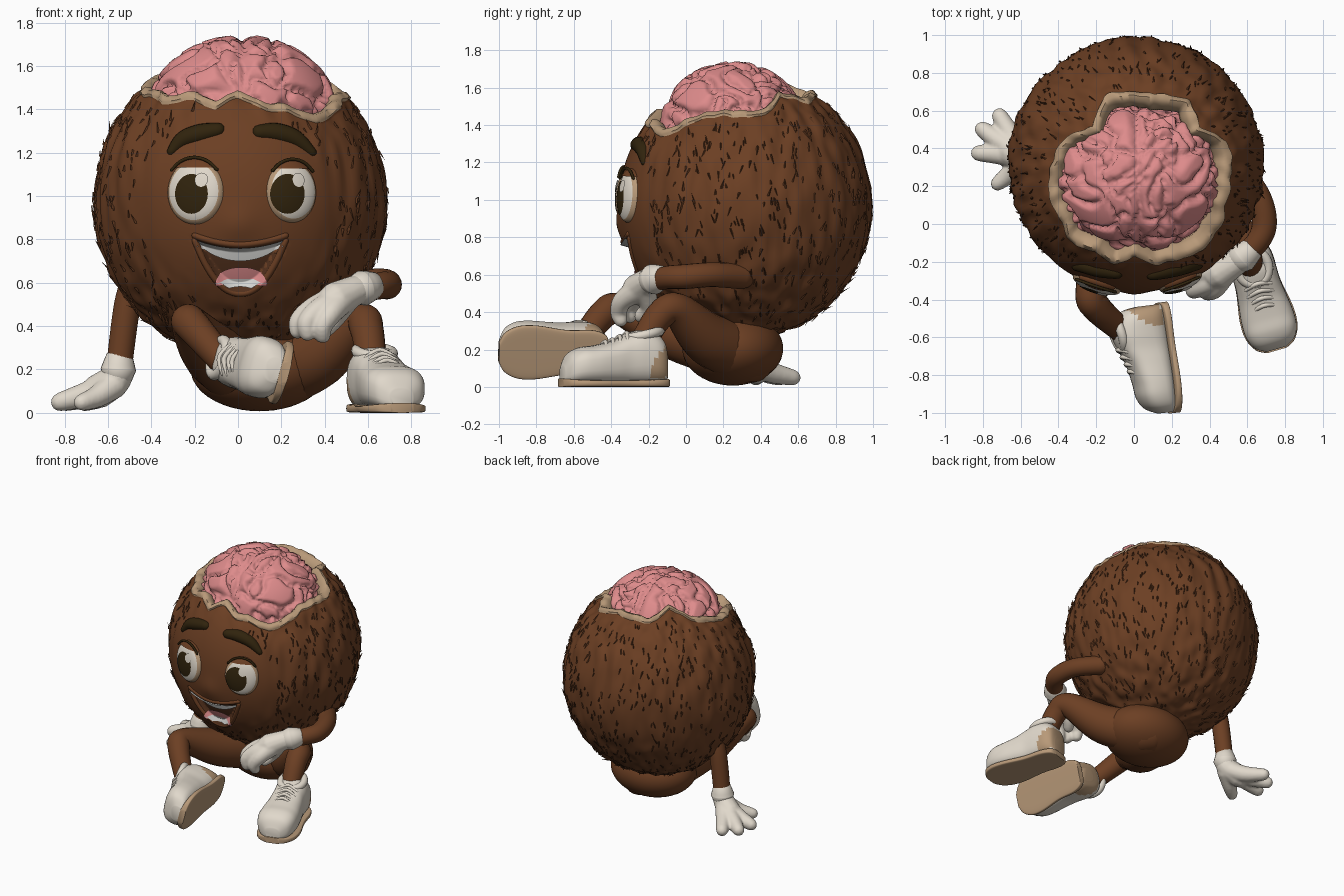
import bpy, bmesh, math, random
from mathutils import Vector, Matrix, noise

if "Cube" in bpy.data.objects:
    bpy.data.objects.remove(bpy.data.objects["Cube"])

random.seed(4)
COL = {"husk brown": (.15, .05, .017), "fibre brown": (.09, .031, .011), "mouth brown": (.085, .03, .012),
       "eye dark": (.03, .017, .004), "cream": (.75, .69, .60), "tan": (.48, .32, .19),
       "brain pink": (.73, .26, .26), "tooth white": (.66, .66, .64)}
MAT = {}
for k, c in COL.items():
    MAT[k] = bpy.data.materials.new(k)
    MAT[k].diffuse_color = (*c, 1)

def finish(name, bm, *mats, sharp=60):
    bmesh.ops.recalc_face_normals(bm, faces=bm.faces)
    me = bpy.data.meshes.new(name)
    bm.to_mesh(me)
    bm.free()
    for m in mats:
        me.materials.append(MAT[m])
    me.shade_smooth()
    me.set_sharp_from_angle(angle=math.radians(sharp))
    ob = bpy.data.objects.new(name, me)
    bpy.context.collection.objects.link(ob)
    return ob

def spline(pts, steps):
    """Catmull-Rom through tuples of any length."""
    p = [pts[0]] + list(pts) + [pts[-1]]
    out = []
    for i in range(1, len(p) - 2):
        for s in range(steps):
            t = s / steps
            out.append(tuple(.5 * (2*b + (c-a)*t + (2*a-5*b+4*c-d)*t*t + (3*b-a-3*c+d)*t**3)
                             for a, b, c, d in zip(*p[i-1:i+3])))
    return out + [tuple(pts[-1])]

def bridge(bm, rings, caps=True, mat=0):
    n = len(rings[0])
    for a, b in zip(rings, rings[1:]):
        for i in range(n):
            bm.faces.new((a[i], a[(i+1) % n], b[(i+1) % n], b[i])).material_index = mat
    if caps:
        bm.faces.new(rings[0])
        bm.faces.new(rings[-1])

def sweep(bm, pts, n=16, steps=6):
    """Round-ended tube through (x, y, z, radius) points."""
    path = spline(pts, steps)
    c = [Vector(p[:3]) for p in path]
    r = [p[3] for p in path]
    d0, d1 = (c[0]-c[1]).normalized(), (c[-1]-c[-2]).normalized()
    cap = [(.6, .8), (.92, .4), (.99, .1)]
    seq = [(c[0]+d0*r[0]*h, r[0]*w) for h, w in cap[::-1]] + list(zip(c, r)) + [(c[-1]+d1*r[-1]*h, r[-1]*w) for h, w in cap]
    rings, u = [], None
    for i, (q, rad) in enumerate(seq):
        t = (seq[min(i+1, len(seq)-1)][0] - seq[max(i-1, 0)][0]).normalized()
        u = (t.orthogonal() if u is None else u - t*u.dot(t)).normalized()
        v = t.cross(u)
        rings.append([bm.verts.new(q + rad*(u*math.cos(a) + v*math.sin(a))) for a in (2*math.pi*k/n for k in range(n))])
    bridge(bm, rings)

def tube(name, pts, mat, **kw):
    bm = bmesh.new()
    sweep(bm, pts, **kw)
    return finish(name, bm, mat)

def ball(bm, c, r, sub=4):
    return bmesh.ops.create_icosphere(bm, subdivisions=sub, radius=1,
        matrix=Matrix.Translation(c) @ Matrix.Diagonal((*r, 1)))["verts"]

# ---- husk surface: ellipsoid with streaks, smooth face, nose bump and mouth hollow
C, R, RZ = Vector((.01, .315, .97)), .675, .71
clamp = lambda v: max(0., min(1., v))
lip_top = lambda x: .765 + .04 * ((x-.01)/.21)**2
lip_low = lambda x: .56 + .245 * (abs(x-.01)/.21)**2.2

def carve(x, z):
    inside = min(lip_top(x)-z, z-lip_low(x)) if abs(x-.01) < .21 else 0
    return .045*clamp(inside/.03) - .018*math.exp(-(x*x+(z-.87)**2)/.007)

def normal(p):
    return Vector(((p.x-C.x)/R**2, (p.y-C.y)/R**2, (p.z-C.z)/RZ**2)).normalized()

def rough(p):
    return clamp((math.hypot(p.x/.5, (p.z-.95)/.5) - .75)/.3) if p.y < .3 else 1

def husk(th, ph, off=0):
    p = C + Vector((R*math.sin(th)*math.cos(ph), R*math.sin(th)*math.sin(ph), RZ*math.cos(th)))
    d = .018*noise.noise(Vector((p.x*15, p.y*15, p.z*4))) * rough(p)
    if p.y < 0:
        d -= carve(p.x, p.z)
    return p + normal(p)*(d+off)

def front(x, z, off=0):
    s = math.sqrt(1 - ((x-C.x)/R)**2 - ((z-C.z)/RZ)**2)
    p = Vector((x, C.y - R*s, z))
    return p + normal(p)*(off - carve(x, z))

# ---- broken rim, read as an outline from above
RIM = [(.48, .43), (.33, .5), (.28, .64), (.1, .67), (-.15, .66), (-.2, .5), (-.38, .42), (-.44, .2), (-.37, .02),
       (-.34, -.06), (-.2, -.13), (-.1, -.2), (0, -.16), (.12, -.2), (.25, -.17), (.36, -.13), (.43, -.04), (.46, .1)]
polar = sorted((math.atan2(y-C.y, x-C.x) % (2*math.pi), math.hypot(x-C.x, y-C.y)) for x, y in RIM)
polar = [(polar[-1][0]-2*math.pi, polar[-1][1])] + polar + [(polar[0][0]+2*math.pi, polar[0][1])]

def rim(ph):
    for (a, ra), (b, rb) in zip(polar, polar[1:]):
        if a <= ph <= b:
            return math.asin((ra + (rb-ra)*(ph-a)/(b-a))/R) + .02*noise.noise(Vector((ph*6, 0, 0)))

bm = bmesh.new()
N, M = 200, 120
PH = [2*math.pi*i/N for i in range(N)]
inner = [[bm.verts.new(husk(rim(p)+dt, p, off)) for p in PH]
         for dt, off in ((.3, -.3), (.12, -.16), (.0, -.1), (-.04, -.085), (-.055, -.05), (-.05, -.01), (-.025, .012), (.02, .012))]
outer = [[bm.verts.new(husk(rim(p)+.03 + (3.09-rim(p))*j/M, p)) for p in PH] for j in range(M+1)]
bridge(bm, inner + outer[:1], caps=False, mat=1)
bridge(bm, outer, caps=False)
bm.faces.new(outer[-1])
finish("husk_body", bm, "husk brown", "tan")

# Loose fibres on the rough part of the husk
bm = bmesh.new()
for _ in range(1100):
    ph = random.uniform(0, 2*math.pi)
    th = math.acos(random.uniform(-.95, math.cos(rim(ph)+.08)))
    p = husk(th, ph)
    if rough(p) < .6:
        continue
    n = normal(p)
    down = (husk(th+.05, ph)-p).normalized()
    side = n.cross(down)
    tip = p + (down*random.choice((-1, 1)) + side*random.uniform(-.4, .4) + n*random.uniform(.05, .3))*random.uniform(.025, .06)
    w = random.uniform(.005, .01)
    a, b, c, t = [bm.verts.new(v) for v in (p+side*w-n*.004, p-side*w-n*.004, p+n*.006, tip)]
    for f in ((a, b, t), (b, c, t), (c, a, t)):
        bm.faces.new(f)
finish("husk_fibres", bm, "fibre brown")

# Folded brain
bm = bmesh.new()
for v in ball(bm, (0, 0, 0), (1, 1, 1), sub=6):
    p = v.co.copy()
    q = p*3.0 + Vector((noise.noise(p*2), noise.noise(p*2+Vector((9, 0, 0))), noise.noise(p*2+Vector((0, 9, 0)))))*.8
    m = min(abs(noise.noise(q)), abs(noise.noise(q*.8 + Vector((7, 3, 5)))), abs(p.x + .05*noise.noise(p*4))*1.6)
    k = 1 + .13*(math.sqrt(min(1, m/.2)) - 1)
    v.co = Vector((.02 + .445*p.x*k, .25 + .4*p.y*k, 1.375 + .37*p.z*k))
finish("brain", bm, "brain pink", sharp=180)

# ---- face
def patch(name, x0, x1, top, low, off, mat, nx=48, nz=16):
    bm = bmesh.new()
    g = [[bm.verts.new(front(x, low(x) + (top(x)-low(x))*j/nz, off)) for j in range(nz+1)]
         for x in (x0 + (x1-x0)*i/nx for i in range(nx+1))]
    for i in range(nx):
        for j in range(nz):
            bm.faces.new((g[i][j], g[i+1][j], g[i+1][j+1], g[i][j+1]))
    finish(name, bm, mat)

arch = lambda x, c, w: math.sqrt(max(0, 1-((x-c)/w)**2))
patch("mouth_inside", -.195, .215, lip_top, lip_low, .006, "mouth brown")
patch("upper_teeth", -.185, .205, lip_top, lambda x: max(lip_low(x), lip_top(x)-.015-.06*arch(x, .01, .2)), .018, "tooth white")
patch("tongue", -.1, .13, lambda x: .6+.06*arch(x, .015, .12), lambda x: .595, .018, "brain pink")
patch("lower_teeth", -.105, .135, lambda x: .606, lambda x: max(.578, min(.604, lip_low(x)+.008)), .02, "tooth white")

def face_tube(name, pts, mat, **kw):
    tube(name, [(*front(x, z, o), r) for x, z, o, r in pts], mat, **kw)

xs = [.01 + .21*(i/6-1) for i in range(13)]
face_tube("upper_lip", [(x, lip_top(x)+.012, -.004, .015) for x in xs], "husk brown", steps=3)
face_tube("lower_lip", [(x, lip_low(x)-.012, -.004, .015) for x in xs], "husk brown", steps=3)
face_tube("left_brow", [(-.31, 1.21, -.008, .022), (-.26, 1.265, -.015, .04), (-.18, 1.295, -.018, .045), (-.095, 1.31, -.012, .034)], "eye dark")
face_tube("right_brow", [(.1, 1.3, -.012, .034), (.18, 1.3, -.018, .045), (.27, 1.27, -.015, .041), (.345, 1.205, -.008, .022)], "eye dark")

for side, ex, rx, rz, px in (("left", -.2, .135, .15, -.005), ("right", .25, .122, .142, -.033)):
    c = front(ex, 1.02, -.012)
    rot = Vector((0, -1, 0)).rotation_difference(normal(c)).to_matrix().to_4x4()
    xf = Matrix.Translation(c) @ rot
    def eye_pt(x, z, off=0, rx=rx, rz=rz, xf=xf):
        return xf @ Vector((x, -.05*math.sqrt(max(0, 1-(x/rx)**2-(z/rz)**2)) - off, z))
    def disc(name, cx, cz, a, b, off, mats):
        bm = bmesh.new()
        rings = [[bm.verts.new(eye_pt(cx+a*s*math.cos(t), cz+b*s*math.sin(t), off))
                  for t in (2*math.pi*k/48 for k in range(48))] for s in (.02, .2, .4, .6, .75, .88, .95, 1)]
        bridge(bm, rings[:-2], caps=False)
        bridge(bm, rings[-3:], caps=False, mat=len(mats)-1)
        bm.faces.new(rings[0])
        finish(name, bm, *mats)
    disc(side+"_eye_white", 0, 0, rx, rz, 0, ["cream", "tan"])
    disc(side+"_pupil", px, -.012, .08, .092, .004, ["eye dark"])
    disc(side+"_eye_glint", px+.05, .052, .03, .033, .008, ["cream"])
    # Upper lid hood and lash line
    bm = bmesh.new()
    ball(bm, (0, 0, 0), (rx*1.06, .057, rz*1.05))
    bmesh.ops.bisect_plane(bm, geom=bm.verts[:]+bm.edges[:]+bm.faces[:], plane_co=(0, 0, rz*.74), plane_no=(0, 0, 1), clear_inner=True)
    bm.transform(xf)
    finish(side+"_eyelid", bm, "husk brown")
    tube(side+"_lash", [(*(xf @ Vector((rx*1.06*math.cos(t), -.018*math.sin(t)-.01, rz*1.05*math.sin(t)))), .008)
                        for t in (math.radians(a) for a in (40, 60, 80, 100, 120, 140))], "eye dark", n=8)

# ---- limbs
bm = bmesh.new()
ball(bm, (.1, .25, .205), (.32, .27, .198))
finish("pelvis", bm, "husk brown")
LIMBS = {"right_leg": [(.16, .33, .165, .15), (.37, .12, .255, .14), (.56, -.05, .415, .088), (.595, -.14, .38, .077), (.615, -.23, .24, .07)],
         "left_leg": [(.02, .3, .19, .165), (-.12, -.05, .28, .14), (-.225, -.35, .415, .085), (-.2, -.44, .39, .078), (-.07, -.56, .24, .066)],
         "left_arm": [(-.46, .33, .66, .062), (-.51, .335, .5, .062), (-.55, .34, .2, .06)],
         "right_arm": [(.55, .3, .59, .068), (.66, .14, .6, .066), (.69, 0, .59, .066), (.65, -.1, .585, .062), (.56, -.18, .565, .058)]}
for k, pts in LIMBS.items():
    tube(k, pts, "husk brown", n=20, steps=8)

# ---- gloves: fingers, palm and cuff fused by a remesh
def glove(name, cuff, fingers):
    bm = bmesh.new()
    for f in [cuff] + fingers:
        sweep(bm, f, n=14)
    ob = finish(name, bm, "cream", sharp=180)
    rm = ob.modifiers.new("fuse", "REMESH")
    rm.mode, rm.voxel_size, rm.use_smooth_shade = "VOXEL", .01, True
    sm = ob.modifiers.new("soften", "SMOOTH")
    sm.factor, sm.iterations = .5, 4

glove("left_glove", [(-.55, .34, .2, .07), (-.57, .345, .15, .075), (-.65, .38, .095, .08)],
      [[(-.58, .35, .13, .065), (-.7, .37, .085, .058), (-.82, .375, .05, .044)],
       [(-.58, .36, .13, .065), (-.7, .43, .08, .058), (-.8, .5, .05, .044)],
       [(-.58, .36, .13, .065), (-.64, .45, .08, .058), (-.71, .57, .05, .044)],
       [(-.57, .33, .13, .065), (-.65, .27, .075, .052), (-.72, .215, .048, .04)]])
tube("left_cuff", [(-.55, .34, .225, .074), (-.552, .34, .2, .082)], "cream", n=24)
glove("right_glove", [(.58, -.17, .575, .068), (.53, -.21, .56, .072), (.45, -.26, .52, .085)],
      [[(.47, -.24, .53, .065), (.36, -.26, .49, .053), (.285, -.29, .43, .046), (.275, -.3, .38, .04)],
       [(.47, -.26, .52, .065), (.38, -.32, .48, .053), (.32, -.35, .42, .046), (.32, -.35, .37, .04)],
       [(.48, -.26, .52, .065), (.43, -.34, .46, .053), (.39, -.36, .4, .046), (.39, -.35, .36, .04)],
       [(.5, -.22, .52, .06), (.44, -.2, .43, .048), (.4, -.24, .38, .038)]])
tube("right_cuff", [(.6, -.155, .582, .074), (.575, -.175, .575, .082)], "cream", n=24)

# ---- shoes, modelled heel to toe along local +y and then placed
UPPER = [(0, .05, .02, .16), (.015, .09, .015, .24), (.06, .115, .015, .285), (.14, .12, .015, .305), (.22, .12, .015, .28), (.3, .13, .015, .245),
         (.4, .142, .015, .222), (.48, .138, .015, .21), (.54, .11, .015, .175), (.575, .055, .02, .11)]
SOLE = [(-.008, .055, 0, .042), (.01, .095, 0, .042), (.08, .12, 0, .04), (.22, .122, 0, .036), (.38, .147, 0, .036),
        (.48, .143, 0, .038), (.55, .108, 0, .042), (.582, .055, 0, .045)]

def loft(stations, power, n=32):
    bm = bmesh.new()
    sp = lambda v: math.copysign(abs(v)**power, v)
    bridge(bm, [[bm.verts.new((w*sp(math.cos(a)), y, (z0+z1)/2 + (z1-z0)/2*sp(math.sin(a))))
                 for a in (2*math.pi*k/n for k in range(n))] for y, w, z0, z1 in spline(stations, 6)])
    return bm

def shoe(side, origin, forward, up):
    y = Vector(forward).normalized()
    z = Vector(up)
    z = (z - y*z.dot(y)).normalized()
    xf = Matrix.Translation(origin) @ Matrix((y.cross(z), y, z)).transposed().to_4x4()
    bm = loft(UPPER, .75)
    for f in bm.faces:      # heel counter
        m = f.calc_center_median()
        f.material_index = int(m.y < .11 and .05 < m.z < .24 - m.y)
    objs = [finish(side+"_shoe_upper", bm, "cream", "tan"), finish(side+"_shoe_sole", loft(SOLE, .35), "tan")]
    ring = [(.082*math.cos(a), .125+.09*math.sin(a), .28-.02*math.sin(a), .026) for a in (math.pi*k/6 for k in range(13))]
    objs.append(tube(side+"_shoe_collar", ring, "cream", n=12, steps=4))
    for i, (ly, lz) in enumerate(((.215, .285), (.255, .267), (.295, .25), (.335, .238))):
        objs.append(tube(f"{side}_lace_{i+1}", [(-.07, ly+.015, lz-.03, .011), (0, ly, lz+.004, .012), (.07, ly+.015, lz-.03, .011)],
                         "cream", n=8))
    for ob in objs:
        ob.matrix_world = xf

shoe("right", (.595, -.11, 0), (.165, -.57, 0), (0, 0, 1))
shoe("left", (.165, -.42, .18), (.07, -.57, 0), (-.965, 0, .26))

for m in bpy.data.materials:
    if m.users and not m.is_grease_pencil:
        m.use_nodes = True
        m.node_tree.nodes["Principled BSDF"].inputs["Base Color"].default_value = m.diffuse_color
